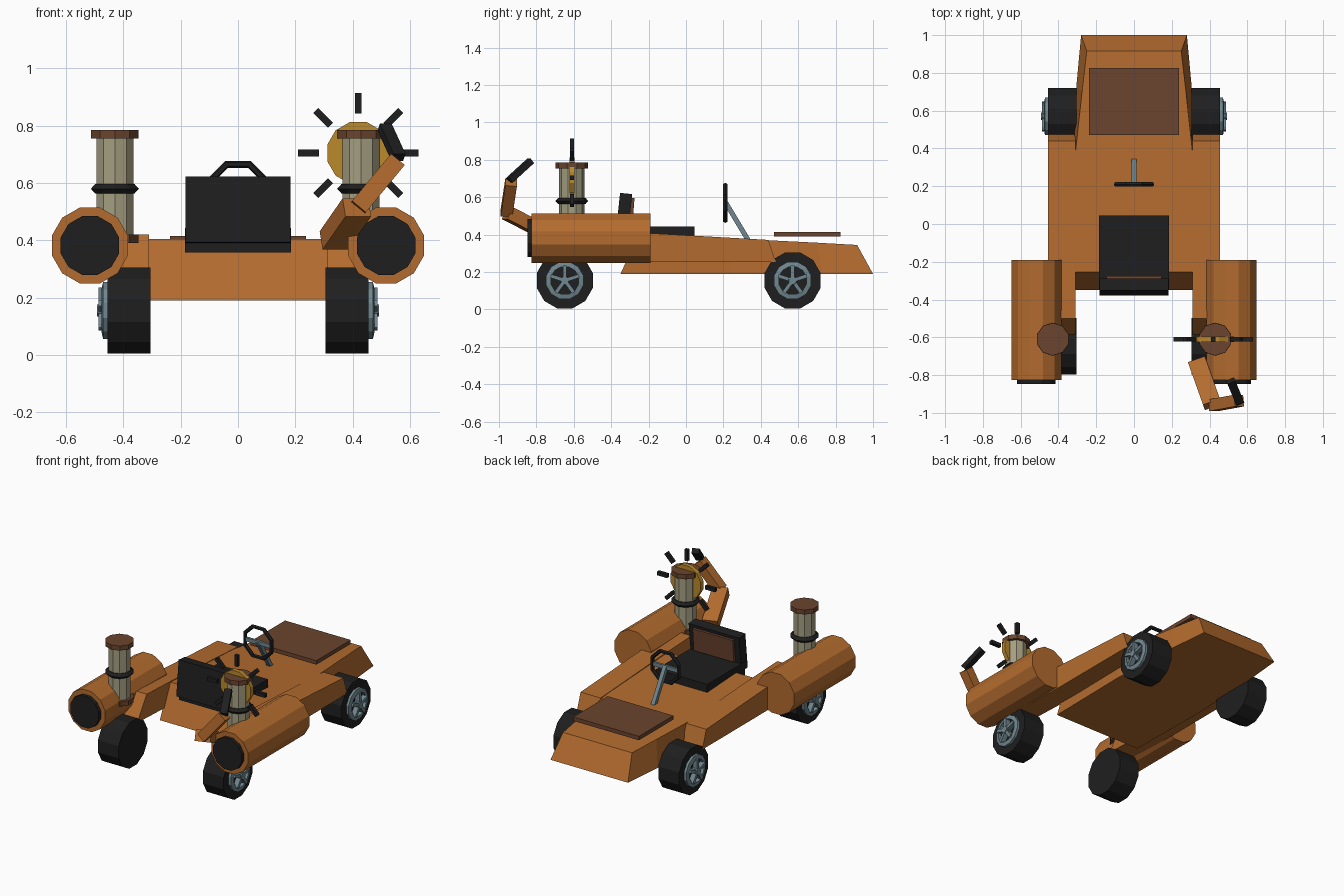
import bpy, bmesh, math
from mathutils import Vector, Matrix

if "Cube" in bpy.data.objects:
    bpy.data.objects.remove(bpy.data.objects["Cube"])


def material(name, r, g, b):
    m = bpy.data.materials.new(name)
    m.diffuse_color = tuple((c / 255) ** 2.2 for c in (r, g, b)) + (1,)
    m.use_nodes = True
    m.node_tree.nodes["Principled BSDF"].inputs["Base Color"].default_value = m.diffuse_color
    return m


ORANGE = material("orange paint", 178, 107, 50)
BROWN = material("dark brown", 106, 70, 50)
BLACK = material("black rubber", 36, 36, 37)
STEEL = material("blue grey steel", 112, 134, 142)
KHAKI = material("khaki metal", 162, 157, 128)
GOLD = material("gold", 184, 136, 48)


def finish(bm, name, mat):
    bmesh.ops.recalc_face_normals(bm, faces=bm.faces)
    me = bpy.data.meshes.new(name)
    bm.to_mesh(me)
    bm.free()
    me.materials.append(mat)
    ob = bpy.data.objects.new(name, me)
    bpy.context.collection.objects.link(ob)
    return ob


def loft(name, rings, mat):
    """Skin a row of equal-length vertex loops and cap both ends."""
    bm = bmesh.new()
    loops = [[bm.verts.new(p) for p in r] for r in rings]
    n = len(loops[0])
    for a, b in zip(loops, loops[1:]):
        for i in range(n):
            j = (i + 1) % n
            bm.faces.new((a[i], a[j], b[j], b[i]))
    bm.faces.new(loops[0])
    bm.faces.new(loops[-1])
    return finish(bm, name, mat)


def lathe(name, origin, axis, profile, sides, mat, closed=False):
    """Revolve (radius, distance) pairs about an axis through origin."""
    q = Vector(axis).to_track_quat('Z', 'Y')
    rings = []
    for r, d in profile:
        rings.append([Vector(origin) + q @ Vector((r * math.cos(t), r * math.sin(t), d))
                      for t in ((i + 0.5) * math.tau / sides for i in range(sides))])
    if not closed:
        return loft(name, rings, mat)
    bm = bmesh.new()
    loops = [[bm.verts.new(p) for p in r] for r in rings]
    for k, a in enumerate(loops):
        b = loops[(k + 1) % len(loops)]
        for i in range(sides):
            j = (i + 1) % sides
            bm.faces.new((a[i], a[j], b[j], b[i]))
    return finish(bm, name, mat)


def bar(name, a, b, w, h, mat, up=(0, 0, 1)):
    """Box from a to b; w is the sideways width, h the thickness towards up."""
    a, b = Vector(a), Vector(b)
    d = (b - a).normalized()
    side = d.cross(Vector(up)).normalized()
    top = side.cross(d)
    ring = [side * (w / 2 * s) + top * (h / 2 * t) for s, t in ((-1, -1), (1, -1), (1, 1), (-1, 1))]
    return loft(name, [[p + o for o in ring] for p in (a, b)], mat)


# Main wedge body: stations of (bottom y, bottom half width, top y, top half width, top z)
stations = [(-0.35, 0.32, -0.255, 0.32, 0.405), (0.24, 0.328, 0.24, 0.325, 0.38),
            (0.73, 0.305, 0.915, 0.25, 0.345), (1.0, 0.28, 0.915, 0.25, 0.345)]
stations[2] = (0.73, 0.305, 0.70, 0.275, 0.357)
loft("body", [[(-bw, by, 0.19), (bw, by, 0.19), (tw, ty, tz), (-tw, ty, tz)]
              for by, bw, ty, tw, tz in stations], ORANGE)

# Hood panel
bar("hood_panel", (0, 0.47, 0.402), (0, 0.825, 0.402), 0.475, 0.026, BROWN)

# Seat
bar("seat_cushion", (0, -0.345, 0.40), (0, 0.045, 0.40), 0.37, 0.085, BLACK)
bar("seat_back", (0, -0.345, 0.39), (0, -0.32, 0.62), 0.365, 0.065, BLACK, up=(0, 1, 0))
bar("seat_pad", (0, -0.296, 0.45), (0, -0.284, 0.597), 0.29, 0.018, BROWN, up=(0, 1, 0))

# Steering wheel, crossbar and column
ring = [(0.113 + 0.013 * math.cos(t) - 0.01, 0.013 * math.sin(t))
        for t in (i * math.tau / 6 for i in range(6))]
lathe("steering_wheel", (0, 0.21, 0.57), (0, 1, 0), ring, 8, BLACK, closed=True)
bar("steering_crossbar", (-0.095, 0.21, 0.57), (0.095, 0.21, 0.57), 0.015, 0.025, STEEL)
bar("steering_column", (0, 0.21, 0.575), (0, 0.345, 0.35), 0.026, 0.026, STEEL)

for s, tag in ((-1, "left"), (1, "right")):
    # Side rail with slanted ends
    rail = [(-0.60, 0.27, -0.50, 0.42), (-0.20, 0.255, -0.20, 0.408), (0.48, 0.255, 0.44, 0.372)]
    loft("side_rail_" + tag, [[(s * 0.31, by, bz), (s * 0.455, by, bz),
                               (s * 0.455, ty, tz), (s * 0.31, ty, tz)]
                              for by, bz, ty, tz in rail], ORANGE)

    # Wheels
    for y, end in ((-0.648, "front"), (0.57, "rear")):
        c = Vector((s * 0.305, y, 0.155))
        out = (s, 0, 0)
        lathe(f"tyre_{end}_{tag}", c, out, [(0.155, 0), (0.155, 0.15)], 12, BLACK)
        lathe(f"rim_{end}_{tag}", c, out,
              [(0.103, 0.14), (0.103, 0.166), (0.076, 0.172), (0.076, 0.14)], 12, STEEL, closed=True)
        lathe(f"hub_{end}_{tag}", c, out, [(0.026, 0.14), (0.022, 0.187)], 8, STEEL)
        for k in range(5):
            t = k * math.tau / 5
            d = Vector((0, math.sin(t), math.cos(t)))
            p = c + Vector((s * 0.16, 0, 0))
            bar(f"spoke_{end}_{tag}_{k}", p + d * 0.01, p + d * 0.08, 0.02, 0.045, STEEL, up=out)

    # Engine tube and its dark nozzle
    lathe("engine_tube_" + tag, (s * 0.517, -0.825, 0.382), (0, 1, 0),
          [(0.137, 0), (0.137, 0.635)], 12, ORANGE)
    lathe("engine_nozzle_" + tag, (s * 0.517, -0.848, 0.382), (0, 1, 0),
          [(0.106, 0), (0.106, 0.03)], 12, BLACK)

    # Smoke stack with brown caps and a dark collar
    base = (s * 0.43, -0.61, 0)
    lathe("stack_pipe_" + tag, base, (0, 0, 1), [(0.068, 0.41), (0.068, 0.76)], 10, KHAKI)
    lathe("stack_foot_" + tag, base, (0, 0, 1), [(0.087, 0.39), (0.087, 0.42)], 10, BROWN)
    lathe("stack_cap_" + tag, base, (0, 0, 1), [(0.087, 0.755), (0.087, 0.785)], 10, BROWN)
    lathe("stack_collar_" + tag, base, (0, 0, 1),
          [(0.072, 0.563), (0.088, 0.58), (0.072, 0.597)], 10, BLACK)

# Gold disc with a crown of dark spikes
hub = Vector((0.42, -0.61, 0.705))
lathe("gold_disc", hub - Vector((0, 0.014, 0)), (0, 1, 0), [(0.112, 0), (0.112, 0.028)], 12, GOLD)
for k in range(8):
    t = k * math.tau / 8
    d = Vector((math.cos(t), 0, math.sin(t)))
    bar(f"disc_spike_{k}", hub + d * 0.137, hub + d * 0.21, 0.024, 0.022, BLACK, up=(0, 1, 0))

# Bent lever arm with a dark grip
bar("arm_lower", (0.335, -0.73, 0.40), (0.415, -0.955, 0.515), 0.095, 0.07, ORANGE)
bar("arm_upper", (0.42, -0.96, 0.515), (0.556, -0.935, 0.68), 0.062, 0.062, ORANGE, up=(0, 1, 0))
bar("arm_grip", (0.56, -0.945, 0.69), (0.512, -0.83, 0.795), 0.045, 0.032, BLACK)
